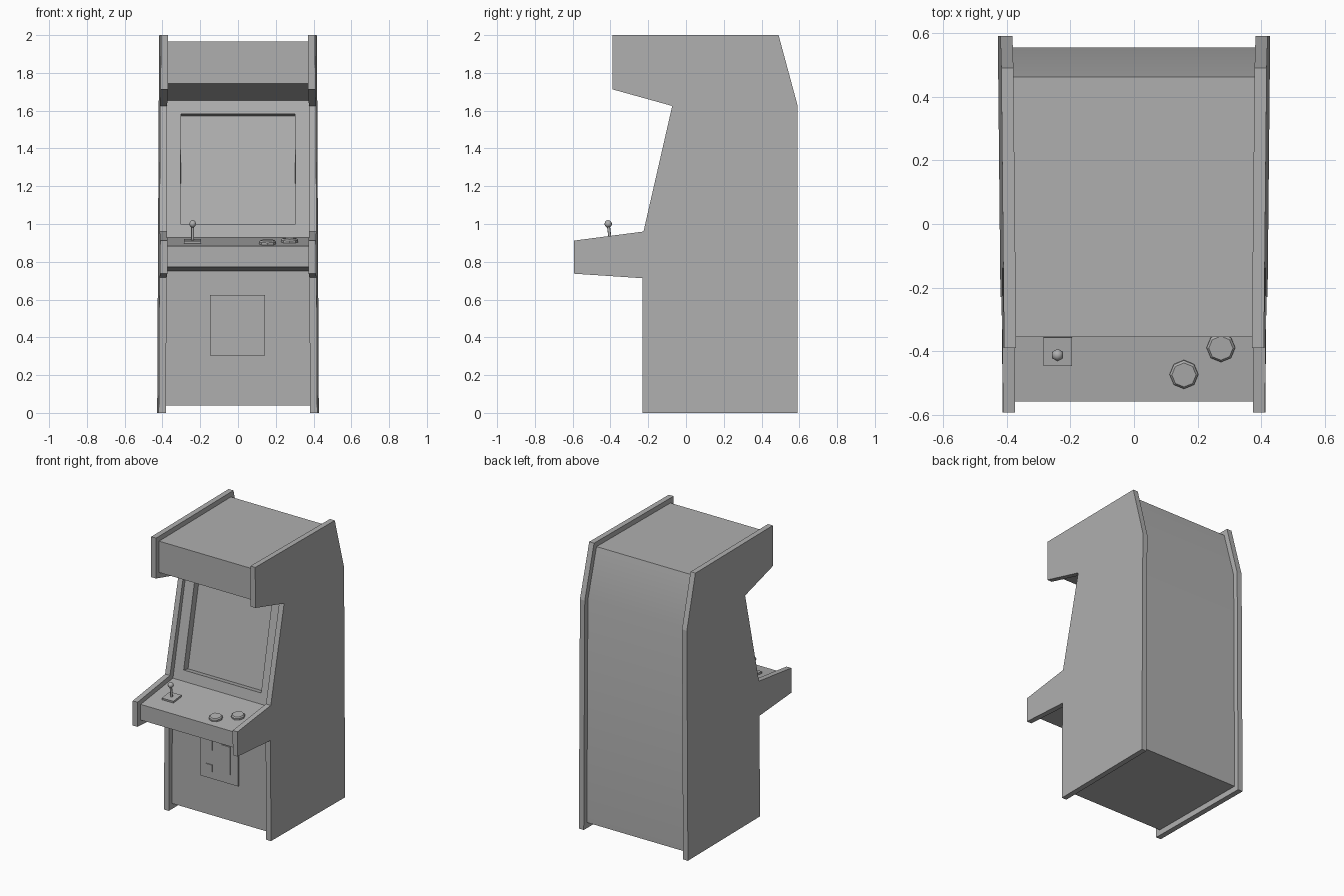
import bpy, bmesh, math
from mathutils import Vector, Matrix

cube = bpy.data.objects.get("Cube")
if cube:
    bpy.data.objects.remove(cube, do_unlink=True)

grey = bpy.data.materials.new("mid grey")
grey.use_nodes = True
COLOUR = (0.43, 0.43, 0.43, 1)
grey.diffuse_color = COLOUR
grey.node_tree.nodes["Principled BSDF"].inputs["Base Color"].default_value = COLOUR

THICK = 0.038
TILT = 0.12


def outer_x(y, z):
    """Outside of the slightly leaning side panels."""
    return 0.422 + 0.01 * y - 0.005 * z


def inner_x(y, z):
    return outer_x(y, z) - THICK


def finish(bm, name, smooth=0):
    bmesh.ops.recalc_face_normals(bm, faces=bm.faces)
    mesh = bpy.data.meshes.new(name)
    bm.to_mesh(mesh)
    bm.free()
    mesh.materials.append(grey)
    obj = bpy.data.objects.new(name, mesh)
    bpy.context.collection.objects.link(obj)
    if smooth:
        bpy.ops.object.select_all(action='DESELECT')
        obj.select_set(True)
        bpy.context.view_layer.objects.active = obj
        bpy.ops.object.shade_smooth_by_angle(angle=math.radians(smooth))


def prism(profile, left, right):
    """Solid between two x surfaces, with a (y, z) outline."""
    bm = bmesh.new()
    a = [bm.verts.new((left(y, z), y, z)) for y, z in profile]
    b = [bm.verts.new((right(y, z), y, z)) for y, z in profile]
    bm.faces.new(a)
    bm.faces.new(b[::-1])
    for i in range(len(a)):
        j = (i + 1) % len(a)
        bm.faces.new((a[i], b[i], b[j], a[j]))
    bmesh.ops.recalc_face_normals(bm, faces=bm.faces)
    return bm


def box(name, centre, size, tilt=0):
    bm = bmesh.new()
    m = Matrix.Translation(centre) @ Matrix.Rotation(tilt, 4, 'X') @ Matrix.Diagonal((*size, 1))
    bmesh.ops.create_cube(bm, size=1, matrix=m)
    finish(bm, name)


def deck_point(x, y, up=0):
    """Point above the sloping control deck, along its normal."""
    z = 0.885 + (y + 0.555) * 0.118
    return Vector((x, y, z)) + Vector((0, -math.sin(TILT), math.cos(TILT))) * up


def deck_cone(bm, x, y, low, high, r1, r2, sides):
    m = Matrix.Translation(deck_point(x, y, (low + high) / 2)) @ Matrix.Rotation(TILT, 4, 'X')
    bmesh.ops.create_cone(bm, cap_ends=True, segments=sides, radius1=r1, radius2=r2,
                          depth=high - low, matrix=m)


# Side panels
side_outline = [(-0.593, 0.912), (-0.225, 0.96), (-0.073, 1.625), (-0.39, 1.713),
                (-0.39, 2), (0.49, 2), (0.59, 1.63), (0.59, 0),
                (-0.23, 0), (-0.23, 0.713), (-0.593, 0.737)]
for side, s in (("left", 1), ("right", -1)):
    bm = prism(side_outline, lambda y, z: s * inner_x(y, z), lambda y, z: s * outer_x(y, z))
    finish(bm, side + "_side_panel")

# Cabinet body, set in from the side panels, with a recessed screen
body_outline = [(-0.557, 0.883), (-0.19, 0.928), (-0.04, 1.655), (-0.355, 1.743),
                (-0.355, 1.965), (0.462, 1.965), (0.555, 1.625), (0.555, 0.04),
                (-0.195, 0.04), (-0.195, 0.752), (-0.557, 0.772)]
bm = prism(body_outline, lambda y, z: -inner_x(y, z), inner_x)
bezel = [f for f in bm.faces if f.normal.y < -0.8 and 1.1 < f.calc_center_median().z < 1.5]
bmesh.ops.inset_region(bm, faces=bezel, thickness=0.073, use_even_offset=True)
bmesh.ops.inset_region(bm, faces=bezel, thickness=0.0005, depth=-0.05, use_even_offset=True)
finish(bm, "cabinet_body", smooth=30)

# Coin door with thin plates
box("coin_door", (-0.0025, -0.196, 0.465), (0.293, 0.02, 0.32))
for name, x, z, w, h in (("coin_slot", -0.08, 0.55, 0.05, 0.08),
                         ("coin_return", -0.08, 0.38, 0.05, 0.05),
                         ("coin_box_cover", 0.05, 0.47, 0.07, 0.2)):
    box(name, (x, -0.208, z), (w, 0.009, h))

# Joystick
SX, SY = -0.24, -0.4
box("joystick_base", deck_point(SX, SY, 0.005), (0.09, 0.09, 0.014), TILT)
bm = bmesh.new()
deck_cone(bm, SX, SY, 0.005, 0.09, 0.008, 0.008, 8)
finish(bm, "joystick_shaft", smooth=50)
bm = bmesh.new()
bmesh.ops.create_uvsphere(bm, u_segments=6, v_segments=6, radius=0.02,
                          matrix=Matrix.Translation(deck_point(SX, SY, 0.098)))
finish(bm, "joystick_ball", smooth=80)

# Push buttons: a short collar and a bevelled cap
for name, x, y in (("front_button", 0.157, -0.472), ("back_button", 0.273, -0.388)):
    bm = bmesh.new()
    deck_cone(bm, x, y, -0.004, 0.011, 0.045, 0.045, 8)
    deck_cone(bm, x, y, 0.011, 0.019, 0.045, 0.038, 8)
    finish(bm, name)
